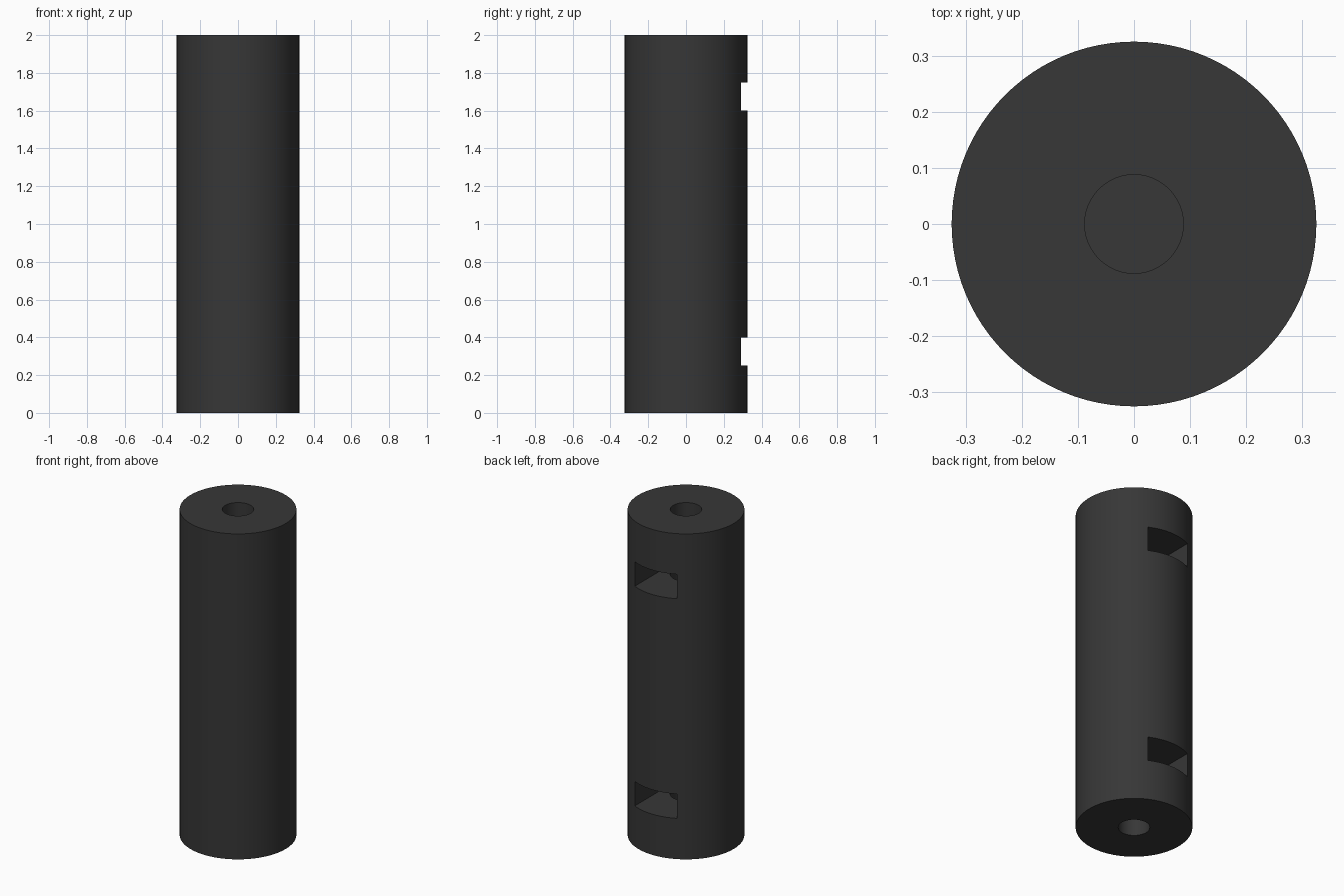
import bpy, bmesh, math

if "Cube" in bpy.data.objects:
    bpy.data.objects.remove(bpy.data.objects["Cube"])

R, BORE, SLOT = 0.325, 0.088, 0.144   # body radius, bore radius, slot half-width
BORE_DEPTH = 0.6


def prism(name, outline, z0, z1):
    """Extrude a flat outline between two heights."""
    bm = bmesh.new()
    face = bm.faces.new([bm.verts.new((x, y, z0)) for x, y in outline])
    new = bmesh.ops.extrude_face_region(bm, geom=[face])["geom"]
    for v in new:
        if isinstance(v, bmesh.types.BMVert):
            v.co.z = z1
    bmesh.ops.recalc_face_normals(bm, faces=bm.faces)
    mesh = bpy.data.meshes.new(name)
    bm.to_mesh(mesh)
    bm.free()
    obj = bpy.data.objects.new(name, mesh)
    bpy.context.collection.objects.link(obj)
    return obj


def circle(r, n):
    return [(r * math.cos(2 * math.pi * i / n), r * math.sin(2 * math.pi * i / n))
            for i in range(n)]


# Round body
body = prism("spacer_body", circle(R, 96), 0, 2)
black = bpy.data.materials.new("matte black")
black.diffuse_color = (0.038, 0.038, 0.038, 1)
black.use_nodes = True
black.node_tree.nodes["Principled BSDF"].inputs["Base Color"].default_value = black.diffuse_color
body.data.materials.append(black)

# Blind bores in both ends, and side slots with a hexagonal inner end
tip = SLOT / math.cos(math.radians(30))
slot = [(SLOT, 0.5), (-SLOT, 0.5), (-SLOT, -tip / 2), (0, -tip), (SLOT, -tip / 2)]
cutters = [
    prism("lower_bore_cutter", circle(BORE, 48), -0.1, BORE_DEPTH),
    prism("upper_bore_cutter", circle(BORE, 48), 2 - BORE_DEPTH, 2.1),
    prism("lower_slot_cutter", slot, 0.25, 0.40),
    prism("upper_slot_cutter", slot, 1.60, 1.75),
]
bpy.context.view_layer.objects.active = body
for cutter in cutters:
    cutter.hide_render = True
    mod = body.modifiers.new(cutter.name, "BOOLEAN")
    mod.operation, mod.solver, mod.object = "DIFFERENCE", "EXACT", cutter
    bpy.ops.object.modifier_apply(modifier=mod.name)
for cutter in cutters:
    bpy.data.objects.remove(cutter)

# Smooth round walls, sharp rims
body.select_set(True)
bpy.ops.object.shade_smooth_by_angle(angle=math.radians(30))
